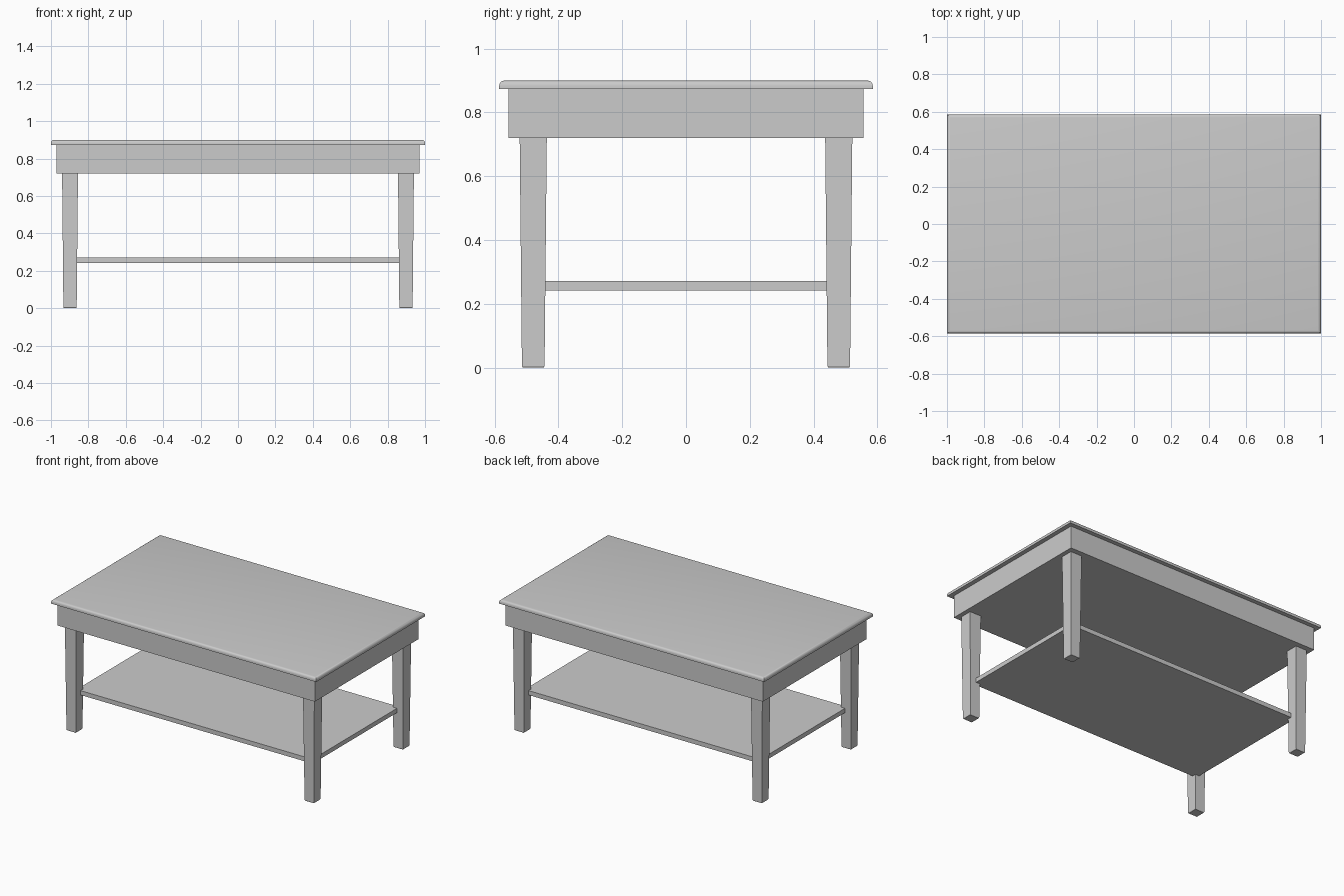
import bpy
import bmesh

if "Cube" in bpy.data.objects:
    bpy.data.objects.remove(bpy.data.objects["Cube"])


def new_object(name, bm):
    bmesh.ops.recalc_face_normals(bm, faces=bm.faces)
    mesh = bpy.data.meshes.new(name)
    bm.to_mesh(mesh)
    bm.free()
    obj = bpy.data.objects.new(name, mesh)
    bpy.context.collection.objects.link(obj)
    return obj


def box_bmesh(half_x, half_y, z0, z1):
    bm = bmesh.new()
    bmesh.ops.create_cube(bm, size=1)
    for v in bm.verts:
        v.co.x *= 2 * half_x
        v.co.y *= 2 * half_y
        v.co.z = z1 if v.co.z > 0 else z0
    return bm


# Table top with a rounded upper rim
bm = box_bmesh(1.0, 0.586, 0.873, 0.90)
rim = [e for e in bm.edges if all(v.co.z > 0.89 for v in e.verts)]
bmesh.ops.bevel(bm, geom=rim, offset=0.017, segments=4, profile=0.5,
                affect='EDGES')
top = new_object("table_top", bm)
bpy.ops.object.select_all(action='DESELECT')
top.select_set(True)
bpy.context.view_layer.objects.active = top
bpy.ops.object.shade_smooth_by_angle(angle=0.6)

# Solid apron under the top
new_object("apron", box_bmesh(0.97, 0.557, 0.72, 0.873))

# Lower shelf, let into the legs
new_object("lower_shelf", box_bmesh(0.89, 0.468, 0.242, 0.272))


# Tapered square leg with a small chamfer at the foot
def leg(name, x, y):
    bm = bmesh.new()
    sections = [(0.033, 0.0), (0.0355, 0.005), (0.0425, 0.72)]
    rings = [[bm.verts.new((x + sx * h, y + sy * h, z))
              for sx, sy in ((-1, -1), (1, -1), (1, 1), (-1, 1))]
             for h, z in sections]
    bm.faces.new(rings[0])
    bm.faces.new(rings[-1])
    for a, b in zip(rings, rings[1:]):
        for i in range(4):
            j = (i + 1) % 4
            bm.faces.new((a[i], a[j], b[j], b[i]))
    new_object(name, bm)


for y_name, sy in (("front", -1), ("back", 1)):
    for x_name, sx in (("left", -1), ("right", 1)):
        leg(f"{y_name}_{x_name}_leg", sx * 0.898, sy * 0.479)
